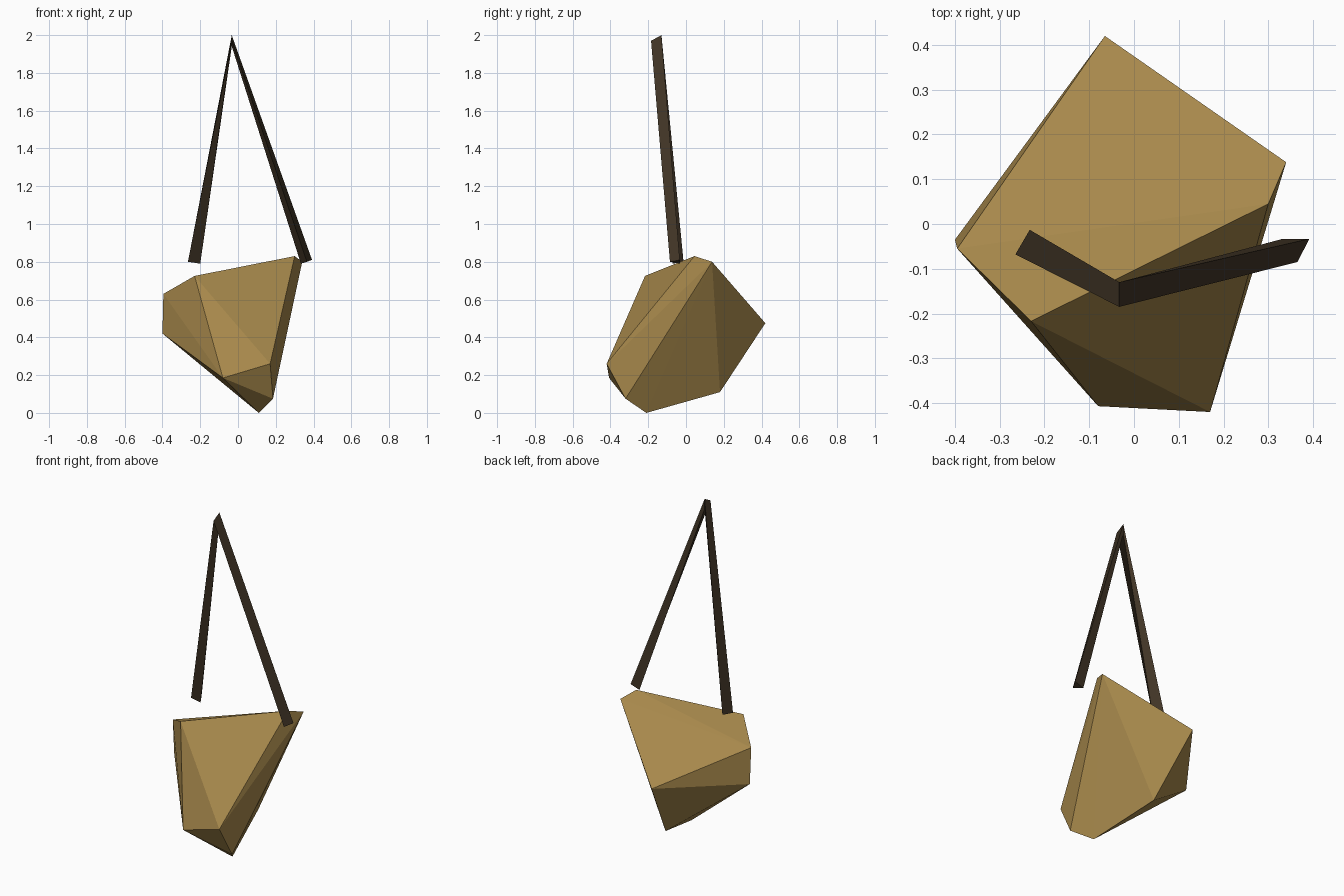
import bpy
import bmesh

default_cube = bpy.data.objects.get("Cube")
if default_cube:
    bpy.data.objects.remove(default_cube, do_unlink=True)


def make_material(name, colour):
    material = bpy.data.materials.new(name)
    material.use_nodes = True
    material.diffuse_color = colour
    shader = next(n for n in material.node_tree.nodes if n.type == "BSDF_PRINCIPLED")
    shader.inputs["Base Color"].default_value = colour
    return material


def finish_object(name, bm, material):
    bmesh.ops.recalc_face_normals(bm, faces=bm.faces)
    mesh = bpy.data.meshes.new(name)
    bm.to_mesh(mesh)
    bm.free()
    mesh.materials.append(material)
    mesh_object = bpy.data.objects.new(name, mesh)
    bpy.context.collection.objects.link(mesh_object)
    return mesh_object


def faceted_hull(name, corners, material):
    """Wrap a convex faceted skin around a few corner points."""
    bm = bmesh.new()
    for corner in corners:
        bm.verts.new(corner)
    bmesh.ops.convex_hull(bm, input=bm.verts)
    return finish_object(name, bm, material)


def loft_rings(name, sections, material):
    """Join matching cross-sections into one capped bar."""
    bm = bmesh.new()
    rings = [[bm.verts.new(point) for point in section] for section in sections]
    for lower, upper in zip(rings, rings[1:]):
        count = len(lower)
        for i in range(count):
            j = (i + 1) % count
            bm.faces.new((lower[i], lower[j], upper[j], upper[i]))
    bm.faces.new(rings[0])
    bm.faces.new(rings[-1])
    return finish_object(name, bm, material)


tan = make_material("tan stone", (0.39, 0.25, 0.072, 1))
dark_brown = make_material("dark brown cord", (0.052, 0.035, 0.019, 1))

# Faceted hanging stone
stone_corners = [
    (-0.395, -0.055, 0.63), (-0.4, -0.035, 0.42),   # right side
    (-0.23, -0.217, 0.725), (0.3, 0.045, 0.83),     # top rim
    (0.34, 0.138, 0.8), (-0.065, 0.42, 0.475),      # back
    (-0.08, -0.407, 0.185), (0.17, -0.42, 0.26),    # front
    (0.185, -0.32, 0.075), (0.11, -0.21, 0),        # underside
    (0.01, 0.18, 0.11),
]
faceted_hull("hanging_stone", stone_corners, tan)

# Triangular cord: right end, mitred peak, left end
cord_sections = [
    [(-0.265, -0.068, 0.8), (-0.233, -0.013, 0.8), (-0.2, -0.07, 0.79)],
    [(-0.033, -0.185, 1.97), (-0.033, -0.13, 2), (-0.033, -0.13, 1.94)],
    [(0.365, -0.085, 0.8), (0.392, -0.033, 0.81), (0.333, -0.033, 0.79)],
]
loft_rings("hanging_cord", cord_sections, dark_brown)
